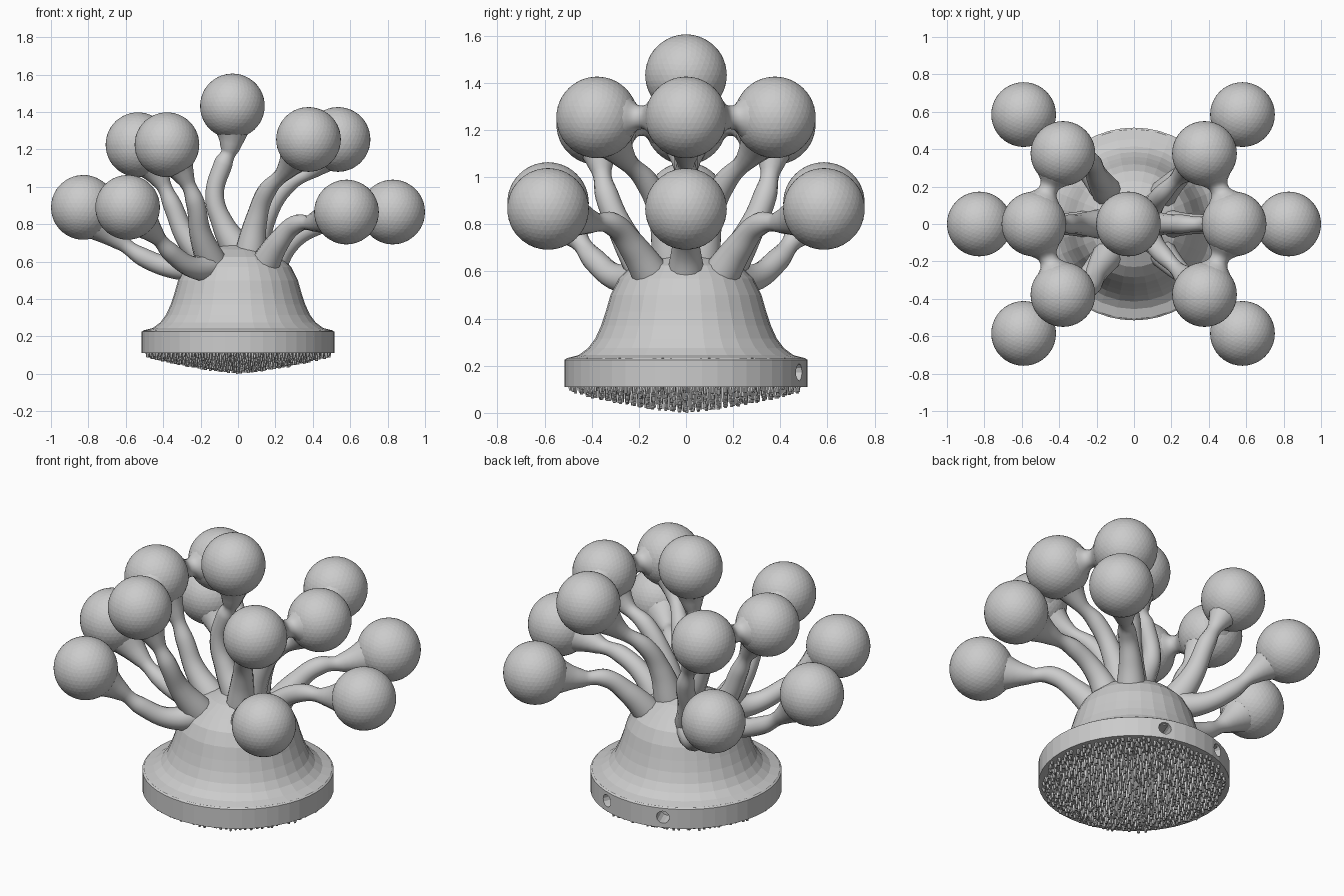
import bpy, bmesh, math, random
from mathutils import Vector, Matrix

if "Cube" in bpy.data.objects:
    bpy.data.objects.remove(bpy.data.objects["Cube"])

random.seed(4)
BULB_R = 0.173


def add_mesh(name, bm):
    bmesh.ops.recalc_face_normals(bm, faces=bm.faces[:])
    me = bpy.data.meshes.new(name)
    bm.to_mesh(me)
    bm.free()
    ob = bpy.data.objects.new(name, me)
    bpy.context.collection.objects.link(ob)
    return ob


def lathe(name, profile, steps):
    bm = bmesh.new()
    vs = [bm.verts.new((r, 0, z)) for r, z in profile]
    edges = [bm.edges.new(p) for p in zip(vs, vs[1:])]
    bmesh.ops.spin(bm, geom=vs + edges, cent=(0, 0, 0), axis=(0, 0, 1),
                   angle=2 * math.pi, steps=steps)
    bmesh.ops.remove_doubles(bm, verts=bm.verts[:], dist=0.0005)
    return add_mesh(name, bm)


def tube(name, points, radii):
    """Smooth tube through points with a radius at each point."""
    cu = bpy.data.curves.new(name, 'CURVE')
    cu.dimensions = '3D'
    cu.bevel_depth = 1.0
    cu.bevel_resolution = 4
    cu.resolution_u = 8
    cu.use_fill_caps = True
    sp = cu.splines.new('BEZIER')
    sp.radius_interpolation = 'CARDINAL'
    sp.bezier_points.add(len(points) - 1)
    for bp, co, r in zip(sp.bezier_points, points, radii):
        bp.co = co
        bp.radius = r
        bp.handle_left_type = bp.handle_right_type = 'AUTO'
    ob = bpy.data.objects.new(name, cu)
    bpy.context.collection.objects.link(ob)
    bpy.ops.object.select_all(action='DESELECT')
    ob.select_set(True)
    bpy.context.view_layer.objects.active = ob
    bpy.ops.object.convert(target='MESH')
    bpy.ops.object.shade_smooth_by_angle(angle=math.radians(40))


def stalk(name, path, centre):
    # stem flares at its root and again where it meets the bulb
    radii = [0.085, 0.06] + [0.05] * (len(path) - 2) + [0.15]
    tube(name + "_stem", path + [centre], radii)
    bm = bmesh.new()
    bmesh.ops.create_icosphere(bm, subdivisions=4, radius=BULB_R,
                               matrix=Matrix.Translation(centre))
    add_mesh(name + "_bulb", bm)


# Dome body
lathe("dome", [(0, 0.2), (0.5, 0.2), (0.505, 0.232), (0.455, 0.245), (0.415, 0.275),
               (0.385, 0.315), (0.36, 0.37), (0.34, 0.43), (0.32, 0.5), (0.285, 0.57),
               (0.23, 0.625), (0.15, 0.665), (0.07, 0.69), (0, 0.695)], 32)

# Flange with two side holes at the back
flange = lathe("flange", [(0, 0.11), (0.515, 0.11), (0.515, 0.225), (0.505, 0.232),
                          (0, 0.232)], 48)
for ang in (69, 111):
    a = math.radians(ang)
    d = Vector((math.cos(a), math.sin(a), 0))
    bm = bmesh.new()
    bmesh.ops.create_cone(bm, cap_ends=True, segments=12, radius1=0.036,
                          radius2=0.036, depth=0.2,
                          matrix=Matrix.Translation(d * 0.51 + Vector((0, 0, 0.172)))
                          @ d.to_track_quat('Z', 'Y').to_matrix().to_4x4())
    cutter = add_mesh("hole_cutter", bm)
    cutter.hide_render = True
    mod = flange.modifiers.new("hole", 'BOOLEAN')
    mod.operation = 'DIFFERENCE'
    mod.object = cutter
    bpy.context.view_layer.objects.active = flange
    bpy.ops.object.modifier_apply(modifier=mod.name)
    bpy.data.objects.remove(cutter)

# Stalks on the centre plane
stalk("top", [(0, 0, 0.66), (-0.08, 0, 0.8), (-0.125, 0, 0.95), (-0.08, 0, 1.12),
              (-0.045, 0, 1.2)], (-0.03, 0, 1.432))
stalk("upper_right", [(0.07, 0, 0.62), (0.15, 0, 0.85), (0.26, 0, 1.01),
                      (0.39, 0, 1.09)], (0.535, 0, 1.253))
stalk("upper_left", [(-0.14, 0, 0.58), (-0.28, 0, 0.74), (-0.35, 0, 0.9),
                     (-0.41, 0, 1.03)], (-0.535, 0, 1.225))
stalk("lower_right", [(0.16, 0, 0.55), (0.27, 0, 0.7), (0.42, 0, 0.79),
                      (0.57, 0, 0.81)], (0.827, 0, 0.865))
stalk("lower_left", [(-0.15, 0, 0.58), (-0.35, 0, 0.57), (-0.5, 0, 0.62),
                     (-0.63, 0, 0.71)], (-0.827, 0, 0.89))

# Mirrored front and back stalks
for side, s in (("front", -1), ("back", 1)):
    def m(pts):
        return [(x, s * y, z) for x, y, z in pts]
    stalk(side + "_upper_right", m([(0.06, 0.06, 0.62), (0.1, 0.1, 0.83),
                                    (0.15, 0.16, 0.97), (0.25, 0.26, 1.08)]),
          (0.377, s * 0.377, 1.253))
    stalk(side + "_upper_left", m([(-0.13, 0.15, 0.57), (-0.2, 0.26, 0.75),
                                   (-0.23, 0.335, 0.92), (-0.28, 0.36, 1.04)]),
          (-0.38, s * 0.377, 1.225))
    stalk(side + "_lower_right", m([(0.12, 0.12, 0.54), (0.22, 0.23, 0.71),
                                    (0.31, 0.31, 0.8), (0.4, 0.4, 0.81)]),
          (0.58, s * 0.585, 0.865))
    stalk(side + "_lower_left", m([(-0.12, 0.14, 0.58), (-0.24, 0.28, 0.57),
                                   (-0.36, 0.39, 0.65), (-0.44, 0.46, 0.74)]),
          (-0.59, s * 0.585, 0.89))
    # Necks joining neighbouring upper bulbs
    for label, x, z in (("right", 1, 1.253), ("left", -1, 1.225)):
        a, b = Vector((0.535 * x, 0, z)), Vector((0.378 * x, s * 0.377, z))
        tube(side + "_" + label + "_neck",
             [a.lerp(b, t) for t in (0.22, 0.38, 0.5, 0.62, 0.78)],
             [0.14, 0.08, 0.05, 0.08, 0.14])

# Bristles under the flange, longest in the middle
bm = bmesh.new()
step = 0.032
for i in range(-20, 21):
    for j in range(-16, 17):
        x = (j + 0.5 * (i % 2)) * step + random.uniform(-0.006, 0.006)
        y = i * step * 0.866 + random.uniform(-0.006, 0.006)
        r = math.hypot(x, y)
        if r > 0.495:
            continue
        tip = 0.088 * (r / 0.5) ** 1.5 + random.uniform(0, 0.012)
        if i == 0 and j == 0:
            tip = 0
        rings = []
        for z, w in ((0.115, 0.011), (tip, 0.007)):
            dx, dy = random.uniform(-0.004, 0.004), random.uniform(-0.004, 0.004)
            rings.append([bm.verts.new((x + dx + w * math.cos(k * math.tau / 6),
                                        y + dy + w * math.sin(k * math.tau / 6), z))
                          for k in range(6)])
        for k in range(6):
            n = (k + 1) % 6
            bm.faces.new((rings[0][k], rings[0][n], rings[1][n], rings[1][k]))
        bm.faces.new(rings[0])
        bm.faces.new(rings[1])
add_mesh("bristles", bm)
